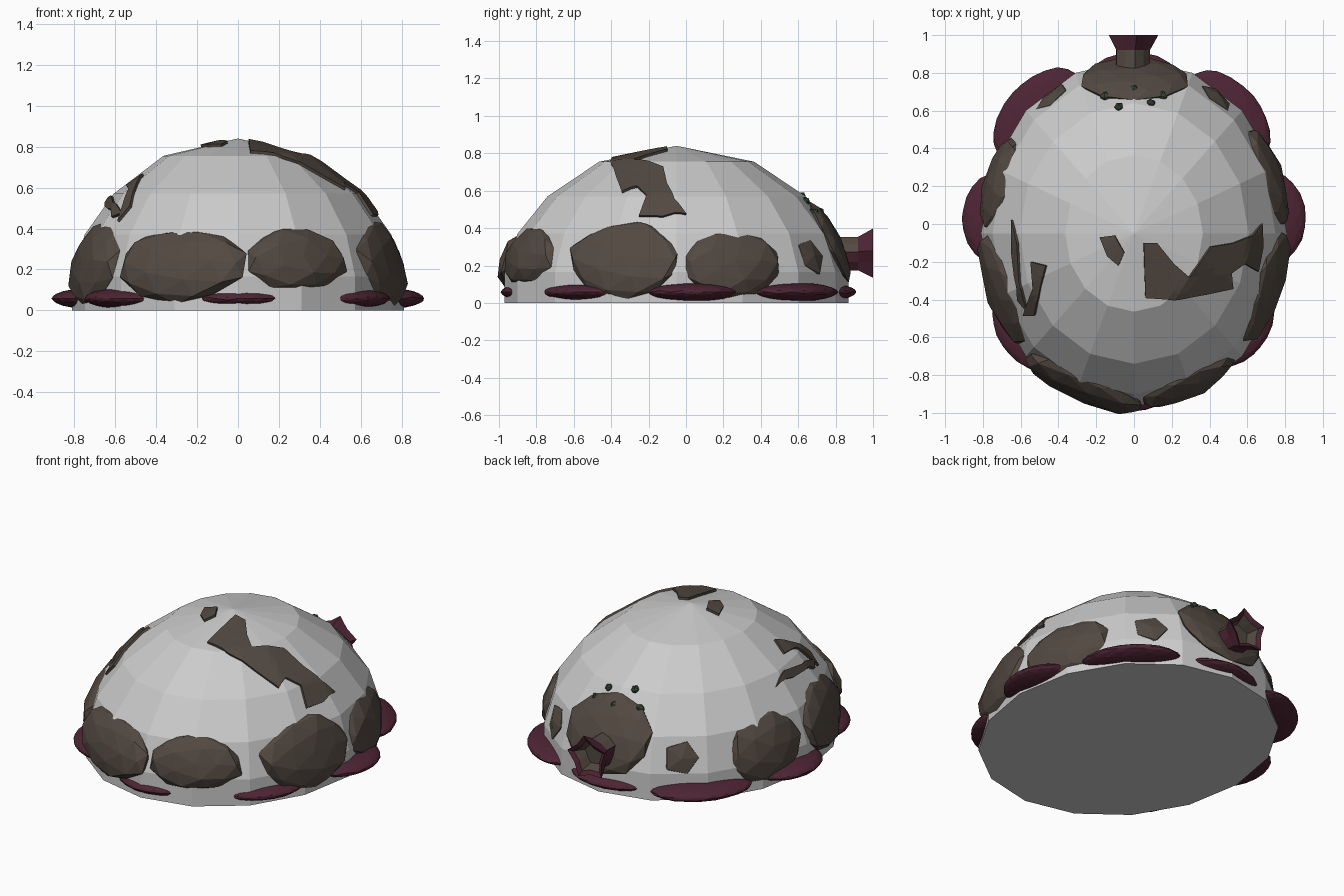
import bpy, bmesh, math, random
from mathutils import Vector, Matrix
from mathutils.bvhtree import BVHTree

if "Cube" in bpy.data.objects:
    bpy.data.objects.remove(bpy.data.objects["Cube"])

random.seed(4)
CY = -0.05          # dome axis
AX, AY, AZ = 0.81, 0.92, 0.84


def material(name, rgb):
    m = bpy.data.materials.new(name)
    m.diffuse_color = (*rgb, 1)
    m.use_nodes = True
    m.node_tree.nodes["Principled BSDF"].inputs["Base Color"].default_value = m.diffuse_color
    return m


BROWN = material("brown", (0.085, 0.066, 0.053))
WINE = material("wine", (0.075, 0.018, 0.034))
GREEN = material("green", (0.035, 0.06, 0.035))


def finish(name, bm, mat=None):
    bmesh.ops.recalc_face_normals(bm, faces=bm.faces)
    me = bpy.data.meshes.new(name)
    bm.to_mesh(me)
    bm.free()
    ob = bpy.data.objects.new(name, me)
    bpy.context.collection.objects.link(ob)
    if mat:
        me.materials.append(mat)
    return ob


def loft(bm, rings):
    loops = [[bm.verts.new(p) for p in r] for r in rings]
    n = len(loops[0])
    for a, b in zip(loops, loops[1:]):
        for i in range(n):
            bm.faces.new((a[i], a[(i + 1) % n], b[(i + 1) % n], b[i]))
    return loops


# Dome: sixteen-sided, stretched along y, flat underneath
bm = bmesh.new()
rings = [[(AX * k * math.sin(i * math.pi / 8), CY + AY * k * math.cos(i * math.pi / 8), z)
          for i in range(16)]
         for k, z in ((1, 0), (1, 0.165), (0.925, 0.37), (0.75, 0.57), (0.45, 0.755))]
loops = loft(bm, rings)
bm.faces.new(loops[0])
tip = bm.verts.new((0, CY, 0.84))
for i in range(16):
    bm.faces.new((loops[-1][i], loops[-1][(i + 1) % 16], tip))
bmesh.ops.recalc_face_normals(bm, faces=bm.faces)
surface = BVHTree.FromBMesh(bm)
finish("dome", bm)


def ellipsoid(name, centre, out, size, mat, jitter=0.0, sub=2):
    """Faceted ellipsoid: size = across, up, outward."""
    out = out.normalized()
    side = Vector((0, 0, 1)).cross(out).normalized()
    up = out.cross(side)
    rot = Matrix((side, up, out)).transposed()
    bm = bmesh.new()
    bmesh.ops.create_icosphere(bm, subdivisions=sub, radius=1)
    for v in bm.verts:
        p = v.co * (1 + random.uniform(-jitter, jitter))
        v.co = centre + rot @ Vector([p[i] * size[i] for i in range(3)])
        v.co.z = max(v.co.z, 0.01)
    return finish(name, bm, mat)


def on_dome(x, y, z):
    """Point and outward normal on the dome side, in the direction of (x, y)."""
    hit = surface.ray_cast(Vector((x, y - CY, 0)).normalized() * 3 + Vector((0, CY, z)),
                           -Vector((x, y - CY, 0)).normalized())[0]
    return hit, Vector((hit.x / AX**2, (hit.y - CY) / AY**2, hit.z / AZ**2)).normalized()


# Rocks sunk into the dome wall: x, y, z, half width, half height, depth
for i, (x, y, z, w, h, d) in enumerate((
        (-0.30, -0.90, 0.235, 0.34, 0.19, 0.09), (0.31, -0.88, 0.26, 0.27, 0.17, 0.09),
        (0.76, -0.34, 0.24, 0.32, 0.22, 0.09), (0.76, 0.26, 0.22, 0.27, 0.20, 0.09),
        (-0.76, -0.36, 0.24, 0.31, 0.22, 0.09), (-0.76, 0.23, 0.24, 0.27, 0.21, 0.09))):
    p, n = on_dome(x, y, z)
    ellipsoid(f"rock_{i}", p - n * d * 0.58, n, (w, h, d), BROWN, 0.06)
for s in (-1, 1):
    p, n = on_dome(0.44 * s, 0.67, 0.25)
    ellipsoid("small_rock", p - n * 0.015, n, (0.11, 0.11, 0.04), BROWN, 0.12, 1)

# Brown bed around the spout
p, n = on_dome(0, 0.8, 0.35)
ellipsoid("spout_bed", p - n * 0.05, n, (0.29, 0.24, 0.065), BROWN, 0.04)

# Wine-coloured flat lobes round the foot: centre, direction, half length, half width
for i, (x, y, dx, dy, w, d) in enumerate((
        (0.71, 0.03, 1, 0, 0.25, 0.20), (-0.71, 0.03, -1, 0, 0.25, 0.20),
        (0.49, 0.56, 0.77, 0.64, 0.29, 0.185), (-0.50, 0.57, -0.75, 0.66, 0.30, 0.19),
        (0.53, -0.54, 0.77, -0.64, 0.25, 0.18), (-0.54, -0.57, -0.74, -0.67, 0.25, 0.17),
        (0, -0.80, 0, -1, 0.25, 0.19), (0, 0.70, 0, 1, 0.28, 0.21))):
    ellipsoid(f"foot_lobe_{i}", Vector((x, y, 0.058)), Vector((dx, dy, 0)),
              (w, 0.052, d), WINE, 0.01, 3)


# Thin brown sheets draped over the dome, outlined in plan
def drape(name, outline):
    bm = bmesh.new()
    bm.faces.new([bm.verts.new((x, y, 0)) for x, y in outline])
    bmesh.ops.triangulate(bm, faces=bm.faces)
    bmesh.ops.subdivide_edges(bm, edges=bm.edges, cuts=3, use_grid_fill=True)
    bmesh.ops.triangulate(bm, faces=bm.faces)
    for v in bm.verts:
        hit, nor, _, _ = surface.ray_cast(Vector((v.co.x, v.co.y, 2)), Vector((0, 0, -1)))
        v.co = hit + nor * 0.003
    ob = finish(name, bm, BROWN)
    mod = ob.modifiers.new("thickness", 'SOLIDIFY')
    mod.thickness = 0.022
    mod.offset = 0


drape("top_patch", ((0.05, -0.10), (0.12, -0.10), (0.21, -0.21), (0.29, -0.28), (0.40, -0.12),
                    (0.52, -0.10), (0.62, -0.06), (0.67, 0.0), (0.675, -0.12), (0.65, -0.25),
                    (0.58, -0.21), (0.51, -0.26), (0.52, -0.34), (0.38, -0.37), (0.21, -0.40),
                    (0.06, -0.39)))
drape("crown_patch", ((-0.18, -0.07), (-0.10, -0.06), (-0.05, -0.15), (-0.08, -0.22),
                      (-0.14, -0.17)))
drape("left_patch", ((-0.54, -0.20), (-0.46, -0.22), (-0.49, -0.33), (-0.52, -0.48),
                     (-0.58, -0.48), (-0.53, -0.34)))
drape("left_sliver", ((-0.64, 0.02), (-0.61, -0.10), (-0.60, -0.30), (-0.56, -0.46),
                      (-0.61, -0.40), (-0.64, -0.15)))


# Spout: five-sided tube flaring to a blunt star rim, brown along its top
def star(y, outer, inner):
    pts = []
    for i in range(10):
        r = inner if i % 2 else outer
        a = math.radians(80 + 36 * i)
        pts.append((-0.01 + r * math.cos(a), y, 0.26 + r * math.sin(a)))
    return pts


bm = bmesh.new()
loops = loft(bm, [star(0.76, 0.095, 0.085), star(0.92, 0.095, 0.085), star(1.0, 0.14, 0.10),
                  star(0.985, 0.105, 0.075), star(0.92, 0.07, 0.06)])
floor = bm.faces.new(loops[-1])
bmesh.ops.recalc_face_normals(bm, faces=bm.faces)
neck = set(loops[0]) | set(loops[1])
inside = set(loops[3]) | set(loops[4])
for f in bm.faces:
    if (set(f.verts) <= neck and f.normal.z > 0.4) or set(f.verts) <= inside:
        f.material_index = 1
spout = finish("spout", bm, WINE)
spout.data.materials.append(BROWN)

# Small green buds above the spout
for i, (x, y) in enumerate(((-0.15, 0.675), (0.0, 0.71), (0.15, 0.68), (0.09, 0.64), (-0.08, 0.62))):
    p, n, _, _ = surface.ray_cast(Vector((x, y, 2)), Vector((0, 0, -1)))
    r = 0.034 if i < 3 else 0.026
    ellipsoid(f"bud_{i}", p - n * 0.003, n, (r, r, r), GREEN, 0.05, 1)
